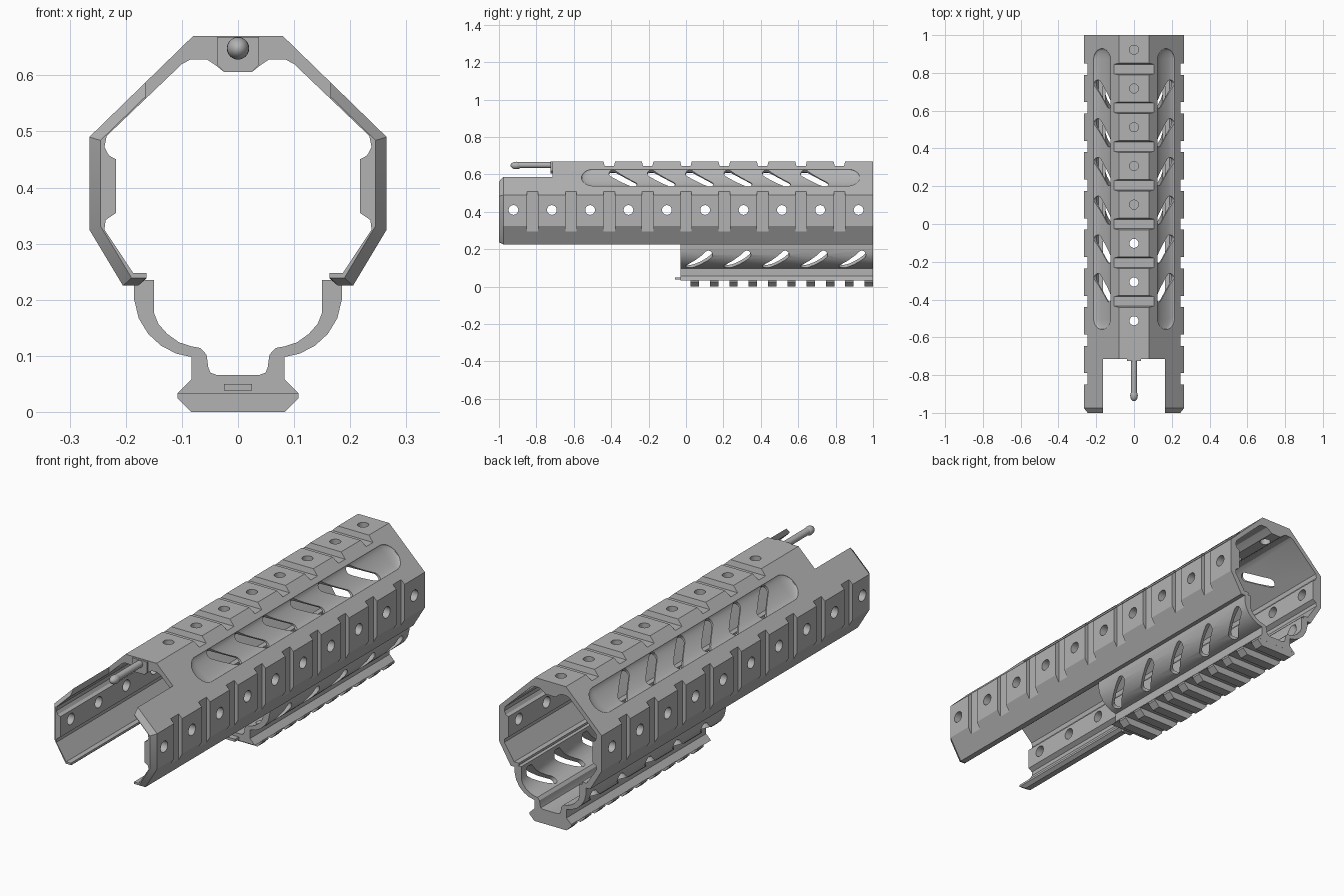
import bpy
import bmesh
import math
from mathutils import Vector

if "Cube" in bpy.data.objects:
    bpy.data.objects.remove(bpy.data.objects["Cube"], do_unlink=True)

metal = bpy.data.materials.new("grey metal")
metal.use_nodes = True
grey = (0.45, 0.45, 0.45, 1)
metal.diffuse_color = grey
metal.node_tree.nodes["Principled BSDF"].inputs["Base Color"].default_value = grey

X, Y, Z = Vector((1, 0, 0)), Vector((0, 1, 0)), Vector((0, 0, 1))
SIDES = (1, -1)
PITCH = 0.205


def loft(bm, rings):
    """Closed solid through rings of matching points."""
    rows = [[bm.verts.new(p) for p in ring] for ring in rings]
    count = len(rows[0])
    faces = [bm.faces.new(rows[0]), bm.faces.new(rows[-1])]
    for a, b in zip(rows, rows[1:]):
        for i in range(count):
            j = (i + 1) % count
            faces.append(bm.faces.new((a[i], a[j], b[j], b[i])))
    bmesh.ops.recalc_face_normals(bm, faces=faces)


def prism(bm, points, origin, u, v, along, start, end):
    """Extrude a flat outline, given in the u, v plane, along a direction."""
    loft(bm, [[origin + u * a + v * b + along * d for a, b in points] for d in (start, end)])


def box(bm, xs, ys, zs):
    outline = [(xs[0], zs[0]), (xs[1], zs[0]), (xs[1], zs[1]), (xs[0], zs[1])]
    prism(bm, outline, Vector(), X, Z, Y, ys[0], ys[1])


def disc(radius, steps=20):
    return [(radius * math.cos(math.tau * i / steps), radius * math.sin(math.tau * i / steps))
            for i in range(steps)]


def slot_outline(du, dv, radius, steps=8):
    """Stadium shape whose axis runs from (-du, -dv) to (du, dv)."""
    angle = math.atan2(dv, du)
    points = []
    for sign, base in ((1, angle - math.pi / 2), (-1, angle + math.pi / 2)):
        for i in range(steps + 1):
            a = base + math.pi * i / steps
            points.append((sign * du + radius * math.cos(a), sign * dv + radius * math.sin(a)))
    return points


def mirrored(half):
    return half + [(-a, b) for a, b in reversed(half)]


def finish(name, bm, smooth=True):
    mesh = bpy.data.meshes.new(name)
    bm.to_mesh(mesh)
    bm.free()
    obj = bpy.data.objects.new(name, mesh)
    bpy.context.collection.objects.link(obj)
    mesh.materials.append(metal)
    if smooth:
        shade(obj)
    return obj


def activate(obj):
    bpy.ops.object.select_all(action="DESELECT")
    obj.select_set(True)
    bpy.context.view_layer.objects.active = obj


def shade(obj):
    activate(obj)
    bpy.ops.object.shade_smooth_by_angle(angle=math.radians(28))


def carve(target, bm):
    cutter = finish("cutter", bm, smooth=False)
    cutter.hide_render = True
    mod = target.modifiers.new("carve", "BOOLEAN")
    mod.operation, mod.solver, mod.object = "DIFFERENCE", "EXACT", cutter
    activate(target)
    bpy.ops.object.modifier_apply(modifier=mod.name)
    bpy.data.objects.remove(cutter, do_unlink=True)


# Octagonal shell, open below, with chamfered front edge
outer = [(0.08, 0.67), (0.265, 0.49), (0.265, 0.325), (0.205, 0.225), (0.178, 0.225)]
inner = [(0.163, 0.238), (0.163, 0.248), (0.187, 0.248), (0.238, 0.325), (0.236, 0.342),
         (0.217, 0.355), (0.217, 0.45), (0.23, 0.457), (0.238, 0.472), (0.234, 0.492),
         (0.1, 0.62), (0.085, 0.628), (0.055, 0.628), (0.04, 0.618), (0.026, 0.607)]
shrunk = [(a * 0.925, 0.41 + (b - 0.41) * 0.925) for a, b in outer]
bm = bmesh.new()
loft(bm, [[Vector((a, y, b)) for a, b in mirrored(edge + inner)]
          for y, edge in ((-1, shrunk), (-0.975, outer), (1, outer))])
shell = finish("handguard_shell", bm, smooth=False)

# Front opening between the two prongs
bm = bmesh.new()
box(bm, (-0.165, 0.165), (-1.1, -0.715), (0.4, 0.8))
carve(shell, bm)

# Cross notches over the top and down both sides
bm = bmesh.new()
top_notch = [(-0.025, 0.645), (0.025, 0.645), (0.036, 0.69), (-0.036, 0.69)]
for i in range(7):
    prism(bm, top_notch, Y * (PITCH * (i - 2)), Y, Z, X, -0.2, 0.2)
for side in SIDES:
    for i in range(9):
        y = PITCH * (i - 4)
        box(bm, sorted((side * 0.247, side * 0.3)), (y - 0.03, y + 0.03), (0.25, 0.55))
carve(shell, bm)

# Mounting holes
bm = bmesh.new()
for i in range(10):
    y = PITCH * (i - 4.5)
    for side in SIDES:
        prism(bm, disc(0.026), Vector((0, y, 0.41)), Y, Z, X * side, 0.19, 0.3)
    if i > 1:
        prism(bm, disc(0.024), Vector((0, y, 0)), X, Y, Z, 0.58, 0.7)
carve(shell, bm)

# Long shallow troughs on the upper slopes
bm = bmesh.new()
for side in SIDES:
    centre = Vector((side * 0.169, 0.185, 0.583))
    normal = Vector((side * 0.697, 0, 0.717))
    slope = Vector((side * 0.717, 0, -0.697))
    ball = bmesh.ops.create_uvsphere(bm, u_segments=24, v_segments=13, radius=1)["verts"]
    for v in ball:
        a, b, c = v.co
        v.co = (centre + slope * (a * 0.064) + normal * (b * 0.014)
                + Y * (c * 0.064 + math.copysign(0.68, c)))
bmesh.ops.recalc_face_normals(bm, faces=bm.faces)
carve(shell, bm)

# Slanted vents through the troughs
bm = bmesh.new()
for side in SIDES:
    normal = Vector((side * 0.697, 0, 0.717))
    slope = Vector((side * 0.717, 0, -0.697))
    for i in range(6):
        centre = Vector((side * 0.169, PITCH * i - 0.337, 0.583))
        prism(bm, slot_outline(0.053, 0.041, 0.022), centre, Y, slope, normal, -0.06, 0.04)
carve(shell, bm)
shade(shell)

# Lower cradle with curved walls
cradle_half = [(0.066, 0.033), (0.108, 0.033), (0.083, 0.058), (0.083, 0.098), (0.11, 0.104),
               (0.137, 0.118), (0.16, 0.139), (0.177, 0.167), (0.185, 0.2), (0.185, 0.235),
               (0.15, 0.235), (0.15, 0.177), (0.142, 0.157), (0.126, 0.139), (0.105, 0.124),
               (0.083, 0.117), (0.067, 0.114), (0.056, 0.102), (0.053, 0.08), (0.049, 0.07),
               (0.038, 0.066)]
bm = bmesh.new()
prism(bm, mirrored(cradle_half), Vector(), X, Z, Y, -0.03, 1)
cradle = finish("lower_cradle", bm, smooth=False)

# Slanted vents in the cradle walls
bm = bmesh.new()
for side in SIDES:
    outward = Vector((side, 0, -1)).normalized()
    upward = Vector((side, 0, 1)).normalized()
    for i in range(5):
        centre = Vector((side * 0.145, PITCH * i + 0.07, 0.142))
        prism(bm, slot_outline(0.05, 0.041, 0.022), centre, Y, upward, outward, -0.05, 0.06)
carve(cradle, bm)
shade(cradle)

# Accessory rail teeth
bm = bmesh.new()
tooth = mirrored([(0.083, 0), (0.108, 0.025), (0.108, 0.034)])
for i in range(10):
    y = 0.025 + i * 0.1033
    prism(bm, tooth, Vector(), X, Z, Y, y, y + 0.045)
finish("rail_teeth", bm, smooth=False)

# Small latch tab at the cradle front
bm = bmesh.new()
box(bm, (-0.025, 0.025), (-0.058, -0.02), (0.038, 0.05))
finish("latch_tab", bm, smooth=False)

# Front lug, pin and rounded pin tip
bm = bmesh.new()
lug = mirrored([(0.037, 0.668), (0.037, 0.618), (0.025, 0.606)])
prism(bm, lug, Vector(), X, Z, Y, -0.725, -0.675)
finish("pin_lug", bm, smooth=False)

bm = bmesh.new()
prism(bm, disc(0.016), Z * 0.65, X, Z, Y, -0.91, -0.72)
finish("front_pin", bm)

bm = bmesh.new()
bmesh.ops.create_uvsphere(bm, u_segments=20, v_segments=12, radius=0.02)
for v in bm.verts:
    v.co = Vector((v.co.x, v.co.y * 1.5 - 0.908, v.co.z + 0.648))
finish("pin_tip", bm)
